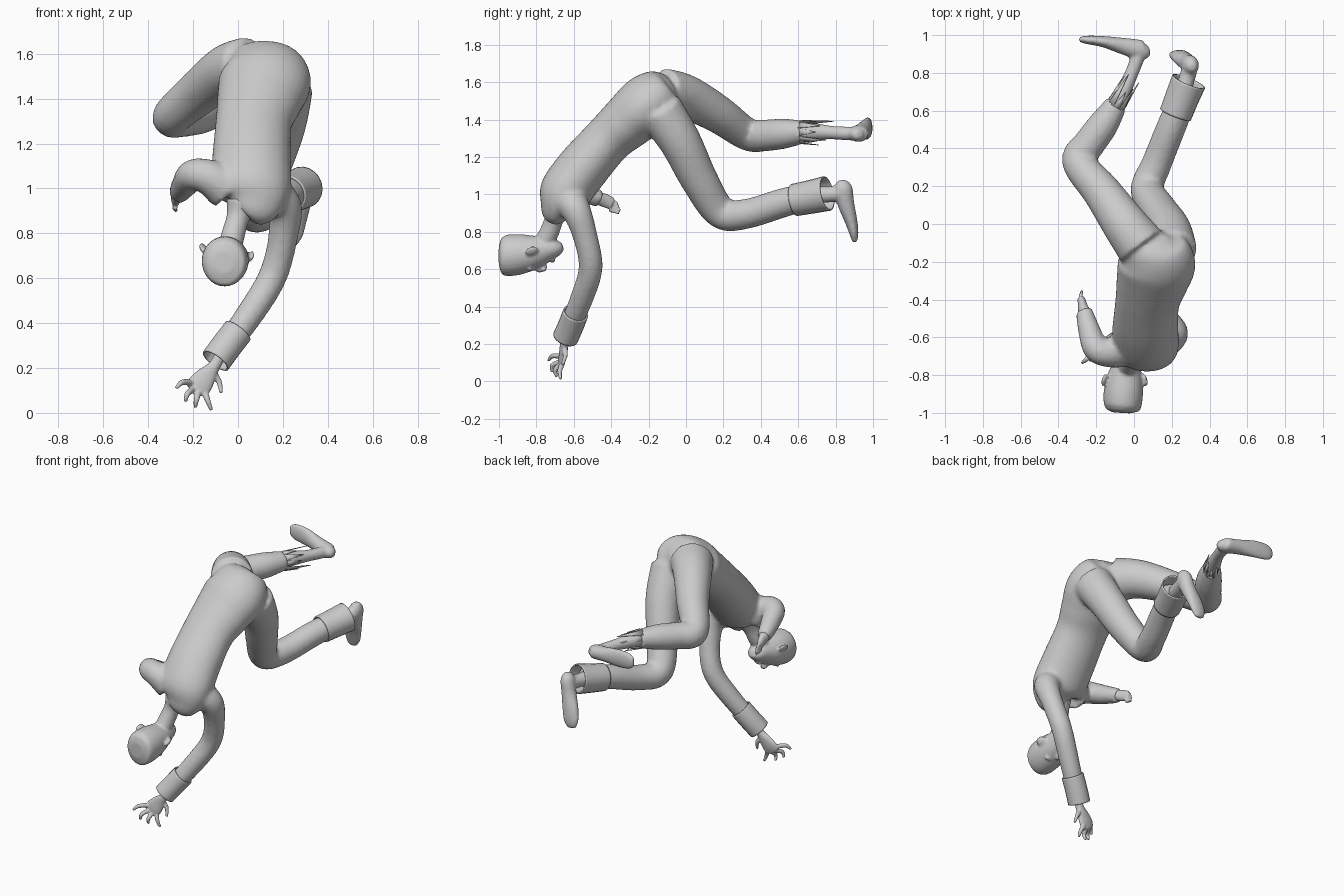
import bpy, bmesh, math, random
from mathutils import Vector, Matrix

random.seed(4)


def spline(pts, n=6):
    """Catmull-Rom interpolation through rows of numbers."""
    out = []
    for i in range(len(pts) - 1):
        p0, p1, p2, p3 = (pts[max(i - 1, 0)], pts[i], pts[i + 1],
                          pts[min(i + 2, len(pts) - 1)])
        for k in range(n):
            t = k / n
            out.append([0.5 * (2 * b + (c - a) * t + (2 * a - 5 * b + 4 * c - d) * t * t
                               + (3 * b - a - 3 * c + d) * t ** 3)
                        for a, b, c, d in zip(p0, p1, p2, p3)])
    out.append(list(pts[-1]))
    return out


def tube(bm, pts, side=(1, 0, 0), sides=20, caps=True):
    """Loft ellipses along a path; rows are x, y, z, width radius, depth radius."""
    pts = spline([p if len(p) == 5 else (*p, p[3]) for p in pts])
    loops = []
    for i, p in enumerate(pts):
        t = (Vector(pts[min(i + 1, len(pts) - 1)][:3]) - Vector(pts[max(i - 1, 0)][:3])).normalized()
        w = Vector(side)
        w = (w - w.dot(t) * t).normalized()
        d = t.cross(w)
        loops.append([bm.verts.new(Vector(p[:3]) + w * p[3] * math.cos(a) + d * p[4] * math.sin(a))
                      for a in (2 * math.pi * k / sides for k in range(sides))])
    for a, b in zip(loops, loops[1:]):
        for k in range(sides):
            j = (k + 1) % sides
            bm.faces.new((a[k], a[j], b[j], b[k]))
    if caps:
        bm.faces.new(loops[0][::-1])
        bm.faces.new(loops[-1])


def ball(bm, loc, size, rot=(0, 0, 0)):
    m = Matrix.Translation(loc)
    for ang, ax in zip(rot, 'XYZ'):
        m = m @ Matrix.Rotation(ang, 4, ax)
    bmesh.ops.create_uvsphere(bm, u_segments=16, v_segments=10, radius=1,
                              matrix=m @ Matrix.Diagonal((*size, 1)))


def finish(name, bm, voxel=None, smooth=4, thick=None):
    bmesh.ops.recalc_face_normals(bm, faces=bm.faces)
    for f in bm.faces:
        f.smooth = True
    me = bpy.data.meshes.new(name)
    bm.to_mesh(me)
    bm.free()
    ob = bpy.data.objects.new(name, me)
    bpy.context.collection.objects.link(ob)
    if voxel:
        r = ob.modifiers.new("fuse", 'REMESH')
        r.mode, r.voxel_size, r.use_smooth_shade = 'VOXEL', voxel, True
        s = ob.modifiers.new("soften", 'SMOOTH')
        s.factor, s.iterations = 0.5, smooth
    if thick:
        ob.modifiers.new("cloth", 'SOLIDIFY').thickness = thick
    return ob


# clothed body: torso, sleeves and trouser legs fused together
bm = bmesh.new()
tube(bm, [(0.10, -0.07, 1.59, .08, .05), (0.10, -0.11, 1.56, .155, .125),
          (0.12, -0.20, 1.485, .205, .162), (0.095, -0.31, 1.39, .19, .148),
          (0.07, -0.42, 1.29, .17, .133), (0.06, -0.56, 1.13, .175, .14),
          (0.06, -0.655, 1.00, .175, .135), (0.05, -0.69, .93, .14, .09),
          (0.02, -0.70, .89, .07, .06)], sides=32)
tube(bm, [(0.12, -.64, .98, .10), (0.205, -.59, .92, .08), (.20, -.54, .78, .066),
          (.155, -.51, .61, .064), (.06, -.555, .45, .062), (-.07, -.63, .27, .055)])
tube(bm, [(-.05, -.66, 1.0, .10), (-.13, -.68, 1.05, .08), (-.20, -.66, 1.06, .07),
          (-.235, -.57, 1.02, .06), (-.265, -.46, .975, .045)], side=(0, 0, 1))
tube(bm, [(0.04, -.12, 1.54, .135), (-.05, 0.0, 1.52, .12), (-.17, .17, 1.43, .102),
          (-.295, .33, 1.32, .087), (-.24, .42, 1.315, .085), (-.16, .53, 1.325, .08),
          (-.09, .64, 1.335, .058)], side=(0, 0, 1))
tube(bm, [(0.21, -.14, 1.45, .125), (.19, -.03, 1.28, .112), (.13, .07, 1.08, .10),
          (.07, .185, .905, .088), (.12, .32, .895, .08), (.20, .52, .955, .078),
          (.275, .70, 1.0, .072)])
finish("clothed_body", bm, voxel=.014)

# open cuffs at the ends of sleeve and trouser leg
for name, pts in (("sleeve_cuff", [(0.0, -.59, .365, .061), (-.05, -.615, .30, .061), (-.10, -.645, .232, .061)]),
                  ("trouser_cuff", [(.22, .58, .97, .079), (.255, .67, .987, .082), (.29, .755, 1.005, .086)])):
    bm = bmesh.new()
    tube(bm, pts, caps=False)
    finish(name, bm, thick=-.008)

# torn hem: loose strips of cloth along the calf
bm = bmesh.new()
for i in range(9):
    a = 2 * math.pi * i / 9
    off = Vector((.7 * math.cos(a), -.4 * math.cos(a), math.sin(a)))
    base, axis = Vector((-.10, .62, 1.333)), Vector((.09, .15, 0)) * random.uniform(.5, 1.1)
    tan = Vector((-.8 * math.sin(a), .4 * math.sin(a), math.cos(a))) * .022
    v = [bm.verts.new(q) for q in (base + off * .058 - tan, base + off * .058 + tan,
                                   base + off * random.uniform(.045, .07) + axis)]
    bm.faces.new(v)
finish("torn_hem", bm, thick=.004)

# bare calf and foot
bm = bmesh.new()
tube(bm, [(-.12, .58, 1.33, .05), (-.07, .68, 1.335, .046), (-.02, .78, 1.33, .036),
          (.015, .87, 1.325, .037), (.03, .92, 1.325, .035)], side=(0, 0, 1))
tube(bm, [(.08, .93, 1.32, .02), (.045, .92, 1.322, .042, .052), (-.05, .94, 1.335, .047, .045),
          (-.16, .965, 1.35, .058, .03), (-.25, .975, 1.357, .055, .022), (-.29, .977, 1.36, .03, .012)],
     side=(0, 0, 1))
finish("bare_foot", bm, voxel=.009)

# second foot with ankle
bm = bmesh.new()
tube(bm, [(.26, .70, 1.0, .045), (.28, .77, 1.0, .043), (.30, .84, 1.01, .043)])
tube(bm, [(.31, .83, 1.075, .02), (.302, .838, 1.035, .043, .05), (.282, .855, .95, .047, .045),
          (.252, .882, .86, .055, .034), (.236, .898, .79, .052, .024), (.23, .902, .745, .03, .012)])
finish("lower_foot", bm, voxel=.009)

# neck and head, face turned to the ground
bm = bmesh.new()
tube(bm, [(.02, -.69, .93, .075), (0, -.705, .87, .052), (-.02, -.73, .80, .052), (-.04, -.77, .72, .055)])
tube(bm, [(-.035, -.66, .725, .025, .02), (-.037, -.69, .715, .055, .045), (-.042, -.75, .705, .075, .07),
          (-.05, -.82, .69, .095, .093), (-.056, -.89, .68, .104, .108), (-.06, -.955, .673, .10, .11),
          (-.063, -.985, .673, .085, .095), (-.064, -1.0, .673, .045, .05)], sides=28)
ball(bm, (-.05, -.775, .605), (.016, .035, .022), (.3, 0, 0))
ball(bm, (-.05, -.76, .60), (.022, .014, .014))
ball(bm, (-.045, -.715, .65), (.032, .016, .016))
for s in (-1, 1):
    ball(bm, (-.05 + .105 * s, -.825, .715 - .018 * s), (.012, .036, .026), (0, .5 * s, .3 * s))
    ball(bm, (-.053 + .038 * s, -.835, .602), (.03, .012, .016))
finish("head", bm, voxel=.008, smooth=2)

# spread hand below the sleeve
bm = bmesh.new()
tube(bm, [(-.07, -.63, .27, .028), (-.105, -.648, .21, .027, .024), (-.14, -.655, .165, .045, .022),
          (-.17, -.662, .125, .055, .02), (-.19, -.668, .095, .045, .014)], side=(.85, 0, -.5))
for base, mid, tip in (((-.15, -.66, .10), (-.135, -.675, .055), (-.118, -.67, .012)),
                       ((-.175, -.665, .095), (-.185, -.70, .06), (-.19, -.69, .025)),
                       ((-.20, -.67, .105), (-.225, -.715, .085), (-.235, -.715, .05)),
                       ((-.21, -.67, .135), (-.25, -.715, .135), (-.275, -.735, .11)),
                       ((-.11, -.65, .18), (-.085, -.645, .14), (-.075, -.66, .09))):
    tube(bm, [(*base, .015), (*mid, .013), (*tip, .008)], side=(.85, .2, -.5), sides=10)
finish("spread_hand", bm, voxel=.005, smooth=2)

# half-hidden hand of the folded arm
bm = bmesh.new()
tube(bm, [(-.262, -.47, .98, .035), (-.272, -.43, .965, .036, .025), (-.28, -.395, .95, .032, .02)],
     side=(0, 0, 1))
for k in range(4):
    z = .965 - .016 * k
    tube(bm, [(-.278, -.41, z, .011), (-.282, -.38, z - .008, .01),
              (-.274, -.352 - .006 * abs(k - 2), z - .018, .007)], side=(0, 0, 1), sides=10)
finish("folded_hand", bm, voxel=.005, smooth=2)
